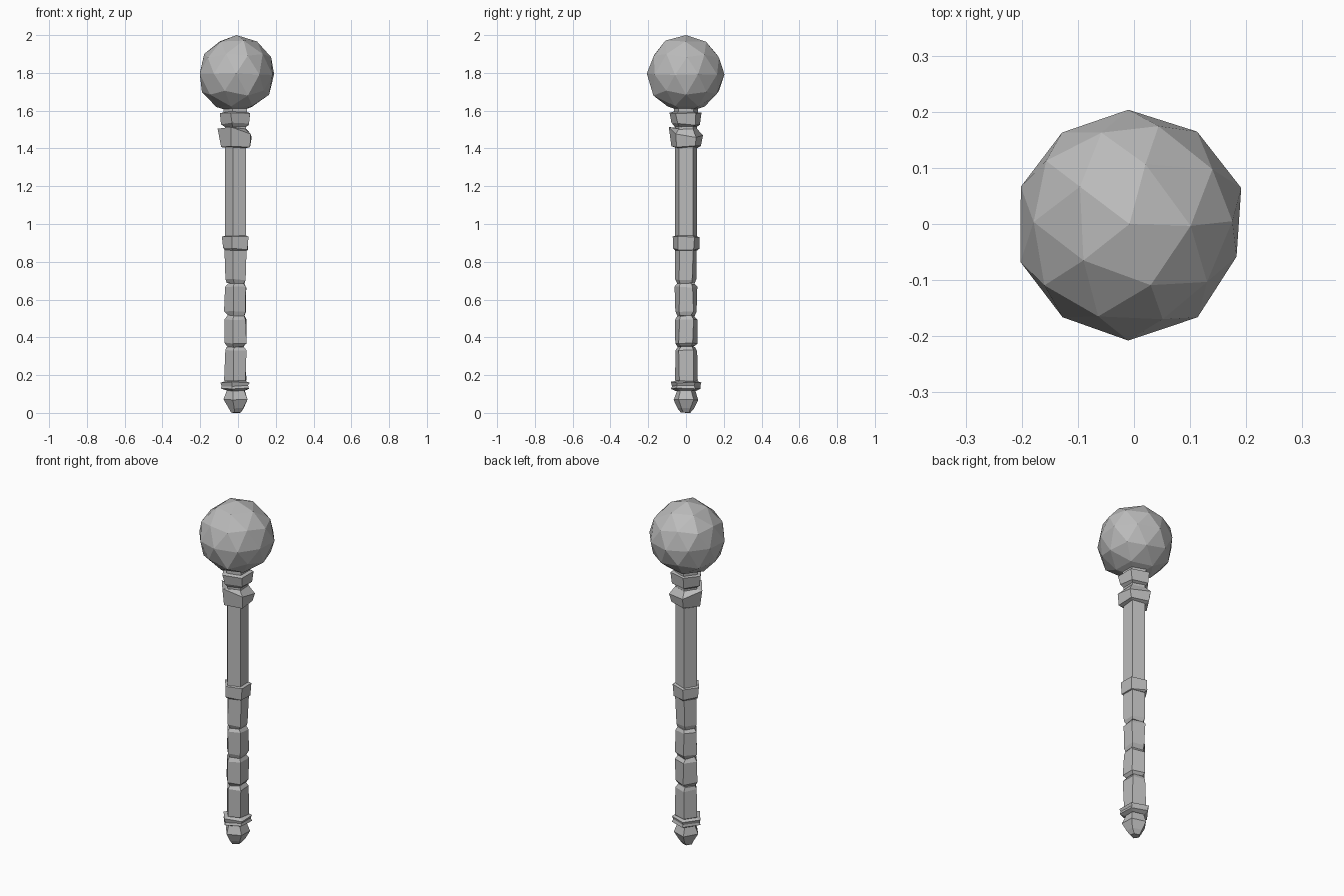
import bpy, bmesh, math, random
from mathutils import Vector

cube = bpy.data.objects.get("Cube")
if cube:
    bpy.data.objects.remove(cube, do_unlink=True)

random.seed(4)
AXIS_X = -0.008
SIDES = 5

steel = bpy.data.materials.new("worn grey steel")
steel.use_nodes = True
GREY = (0.5, 0.5, 0.5, 1)
steel.diffuse_color = GREY
steel.node_tree.nodes["Principled BSDF"].inputs["Base Color"].default_value = GREY


def finish(name, bm):
    bmesh.ops.recalc_face_normals(bm, faces=bm.faces)
    mesh = bpy.data.meshes.new(name)
    bm.to_mesh(mesh)
    bm.free()
    mesh.materials.append(steel)
    obj = bpy.data.objects.new(name, mesh)
    bpy.context.collection.objects.link(obj)


def jitter(amount):
    return Vector([random.uniform(-amount, amount) for _ in range(3)])


def loft(name, profile, rough=0.0):
    """Five-sided part from (height, radius, x slope, y slope) rings."""
    bm = bmesh.new()
    rings = []
    for z, r, *slope in profile:
        sx, sy = slope or (0, 0)
        ring = []
        for i in range(SIDES):
            a = math.pi + math.tau * i / SIDES
            x, y = r * math.cos(a), r * math.sin(a)
            p = Vector((AXIS_X + x, y, z + sx * x + sy * y))
            ring.append(bm.verts.new(p + jitter(rough)))
        rings.append(ring)
    for low, high in zip(rings, rings[1:]):
        for i in range(SIDES):
            j = (i + 1) % SIDES
            bm.faces.new((low[i], low[j], high[j], high[i]))
    bm.faces.new(rings[0][::-1])
    bm.faces.new(rings[-1])
    finish(name, bm)


# Pommel and its guard ring
loft("pommel", [(0.004, 0.026), (0.025, 0.045), (0.07, 0.069), (0.115, 0.052),
                (0.14, 0.052)], 0.003)
loft("pommel_ring", [(0.118, 0.058), (0.13, 0.083), (0.143, 0.076),
                     (0.162, 0.083), (0.168, 0.056)], 0.003)

# Grip wrapped in chunky segments with pinched grooves
for i, (low, high) in enumerate([(0.155, 0.35), (0.35, 0.515),
                                 (0.515, 0.685), (0.685, 0.88)]):
    loft(f"grip_segment_{i + 1}", [(low, 0.049), (low + 0.02, 0.062),
                                   (high - 0.02, 0.062), (high, 0.049)], 0.004)
loft("grip_collar", [(0.86, 0.06), (0.867, 0.073, -0.1, 0),
                     (0.932, 0.076), (0.938, 0.058)], 0.003)

# Plain shaft running up into the head
loft("shaft", [(0.9, 0.062), (1.62, 0.062)])

# Two collars below the head
loft("lower_collar", [(1.405, 0.06), (1.41, 0.085), (1.485, 0.097, -0.22, -0.2),
                      (1.5, 0.06)], 0.004)
loft("upper_collar", [(1.515, 0.06), (1.53, 0.08, 0, -0.1),
                      (1.587, 0.09), (1.595, 0.06)], 0.004)
loft("neck", [(1.59, 0.068), (1.64, 0.068)])

# Faceted ball head
bm = bmesh.new()
bmesh.ops.create_icosphere(bm, subdivisions=2, radius=0.206)
for v in bm.verts:
    pole = abs(v.co.z) > 0.2
    v.co += Vector((AXIS_X, 0, 1.794))
    if not pole:
        v.co += jitter(0.006)
finish("ball_head", bm)

# Settle the parts on the ground plane
parts = [o for o in bpy.context.collection.objects if o.type == "MESH"]
base = min(v.co.z for o in parts for v in o.data.vertices)
pommel = bpy.data.objects["pommel"]
for v in pommel.data.vertices:
    if v.co.z < 0.012:
        v.co.z -= base
